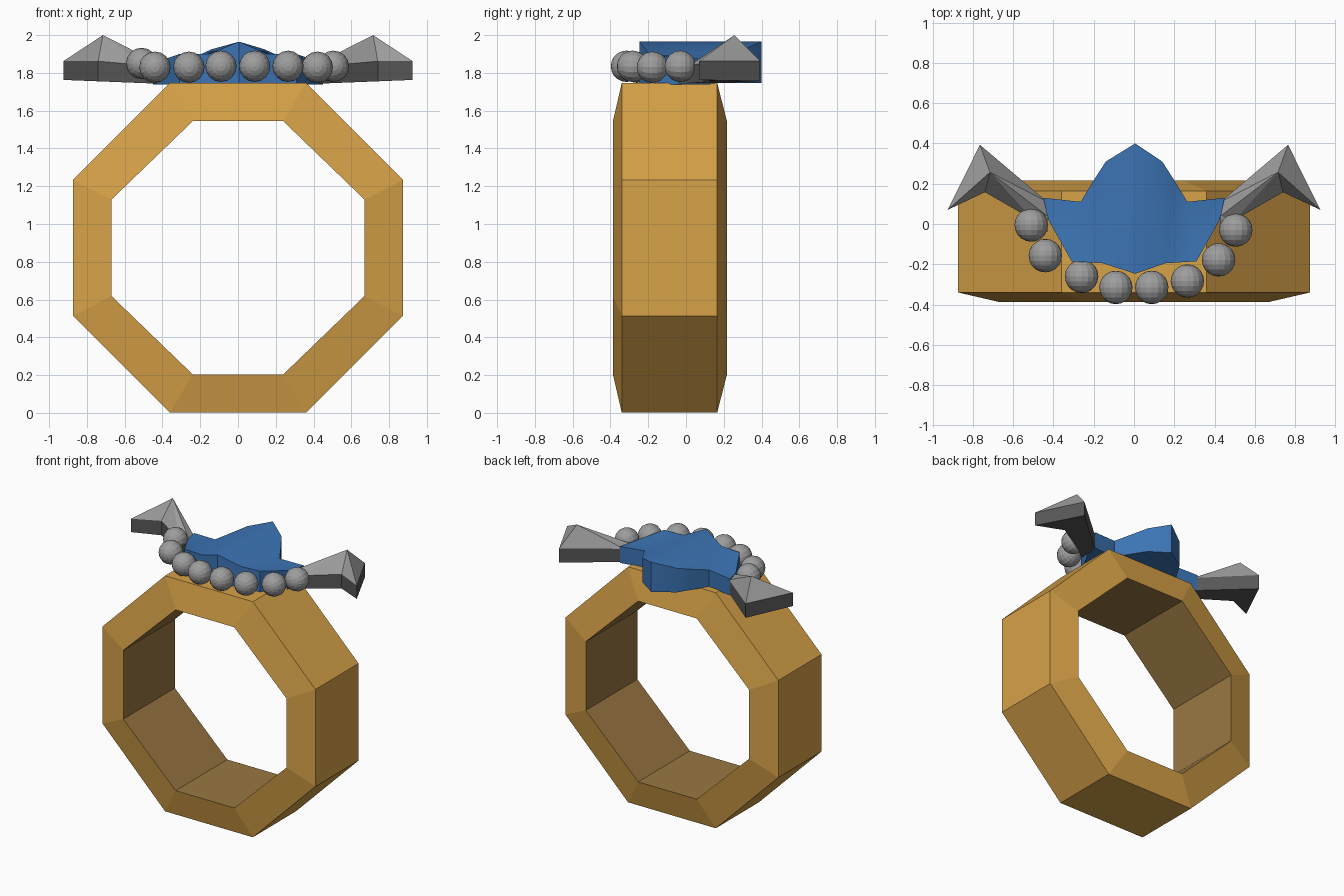
import bpy, bmesh, math
from mathutils import Matrix

if "Cube" in bpy.data.objects:
    bpy.data.objects.remove(bpy.data.objects["Cube"])


def material(name, col):
    m = bpy.data.materials.new(name)
    m.diffuse_color = (*col, 1)
    m.use_nodes = True
    m.node_tree.nodes["Principled BSDF"].inputs["Base Color"].default_value = m.diffuse_color
    return m


gold = material("gold", (0.68, 0.36, 0.065))
dark_gold = material("dark gold", (0.32, 0.185, 0.055))
blue = material("blue enamel", (0.045, 0.175, 0.46))
silver = material("silver grey", (0.34, 0.34, 0.34))
dark_grey = material("dark grey", (0.095, 0.095, 0.095))


def add_object(name, bm, *mats):
    bmesh.ops.recalc_face_normals(bm, faces=bm.faces)
    me = bpy.data.meshes.new(name)
    bm.to_mesh(me)
    bm.free()
    for m in mats:
        me.materials.append(m)
    ob = bpy.data.objects.new(name, me)
    bpy.context.collection.objects.link(ob)
    return ob


def octagon(flat, side, r):
    """Corner loop: half width of top flat, half height of side, apothem."""
    q = [(r, side), (flat, r)]
    return (q + [(-x, z) for x, z in reversed(q)] + [(-x, -z) for x, z in q]
            + [(x, -z) for x, z in reversed(q)])


# octagonal band: outer and inner outlines, darker inside the finger hole
outer, inner = octagon(0.36, 0.36, 0.873), octagon(0.24, 0.255, 0.67)
bm = bmesh.new()
rings = []
for (ox, oz), (ix, iz) in zip(outer, inner):
    rings.append([bm.verts.new(p) for p in (
        (ox, -0.34, 0.874 + oz), (ox, 0.165, 0.874 + oz),
        (ix, 0.217, 0.874 + iz), (ix, -0.387, 0.874 + iz))])
for i in range(8):
    p, q = rings[i], rings[(i + 1) % 8]
    for j in range(4):
        k = (j + 1) % 4
        bm.faces.new((p[j], p[k], q[k], q[j])).material_index = int(j == 2)
add_object("band", bm, gold, dark_gold)

# blue crest: ridged centre petal with a lower wing on each side
half = [(0.14, 0.31, 1.925), (0.195, 0.225, 1.90), (0.265, 0.11, 1.87),
        (0.45, 0.13, 1.86), (0.425, 0.02, 1.86), (0.31, -0.185, 1.90),
        (0.155, -0.195, 1.90)]
bm = bmesh.new()
ridge_b, ridge_f = (0.006, 0.40, 1.965), (0.006, -0.247, 1.965)
for s in (1, -1):
    pts = [ridge_b] + [(s * x, y, z) for x, y, z in half] + [ridge_f]
    top = [bm.verts.new(p) for p in pts]
    low = [bm.verts.new((x, y, 1.738 if abs(x) > 0.3 else 1.746)) for x, y, z in pts]
    for f in ((0, 1, 8), (1, 2, 7, 8), (2, 3, 7), (3, 6, 7), (3, 5, 6), (3, 4, 5)):
        bm.faces.new([top[i] for i in f])
        bm.faces.new([low[i] for i in reversed(f)])
    for i in range(8):
        bm.faces.new((top[i], low[i], low[i + 1], top[i + 1]))
bmesh.ops.remove_doubles(bm, verts=bm.verts, dist=0.0005)
crest = add_object("blue_crest", bm, blue)
bpy.context.view_layer.objects.active = crest
crest.select_set(True)
bpy.ops.object.shade_smooth_by_angle(angle=math.radians(35))

# side fins: light peaked roof, dark walls and underside
rim = [(0.765, 0.393), (0.925, 0.07), (0.74, 0.158), (0.50, 0.02),
       (0.43, -0.04), (0.43, 0.11)]
roof = ("P01", "P12", "P23", "P3T", "T34", "T5P", "P50", "T45")
for s, side in ((-1, "left"), (1, "right")):
    bm = bmesh.new()
    top = [bm.verts.new((s * x, y, 1.862 if x > 0.6 else 1.84)) for x, y in rim]
    low = [bm.verts.new((s * x, y, 1.743 + 0.04 * (x - 0.43))) for x, y in rim]
    named = {str(i): v for i, v in enumerate(top)}
    named["P"] = bm.verts.new((s * 0.715, 0.257, 2.0))
    named["T"] = bm.verts.new((s * 0.43, 0.04, 1.855))
    for f in roof:
        bm.faces.new([named[c] for c in f])
    for i in range(6):
        j = (i + 1) % 6
        bm.faces.new((top[i], low[i], low[j], top[j])).material_index = 1
    for f in ((0, 1, 2), (0, 2, 5), (2, 3, 5), (3, 4, 5)):
        bm.faces.new([low[i] for i in f]).material_index = 1
    add_object(side + "_fin", bm, silver, dark_grey)

# string of beads around the front
beads = [(-0.51, -0.005, 1.85), (-0.44, -0.157, 1.83), (-0.26, -0.26, 1.83),
         (-0.09, -0.315, 1.835), (0.088, -0.315, 1.835), (0.265, -0.283, 1.835),
         (0.42, -0.178, 1.83), (0.505, -0.03, 1.835)]
for n, p in enumerate(beads):
    bm = bmesh.new()
    bmesh.ops.create_uvsphere(bm, u_segments=16, v_segments=10, radius=0.083,
                              matrix=Matrix.Translation(p) @ Matrix.Rotation(math.pi / 2, 4, 'X'))
    add_object("bead_%d" % (n + 1), bm, silver)
